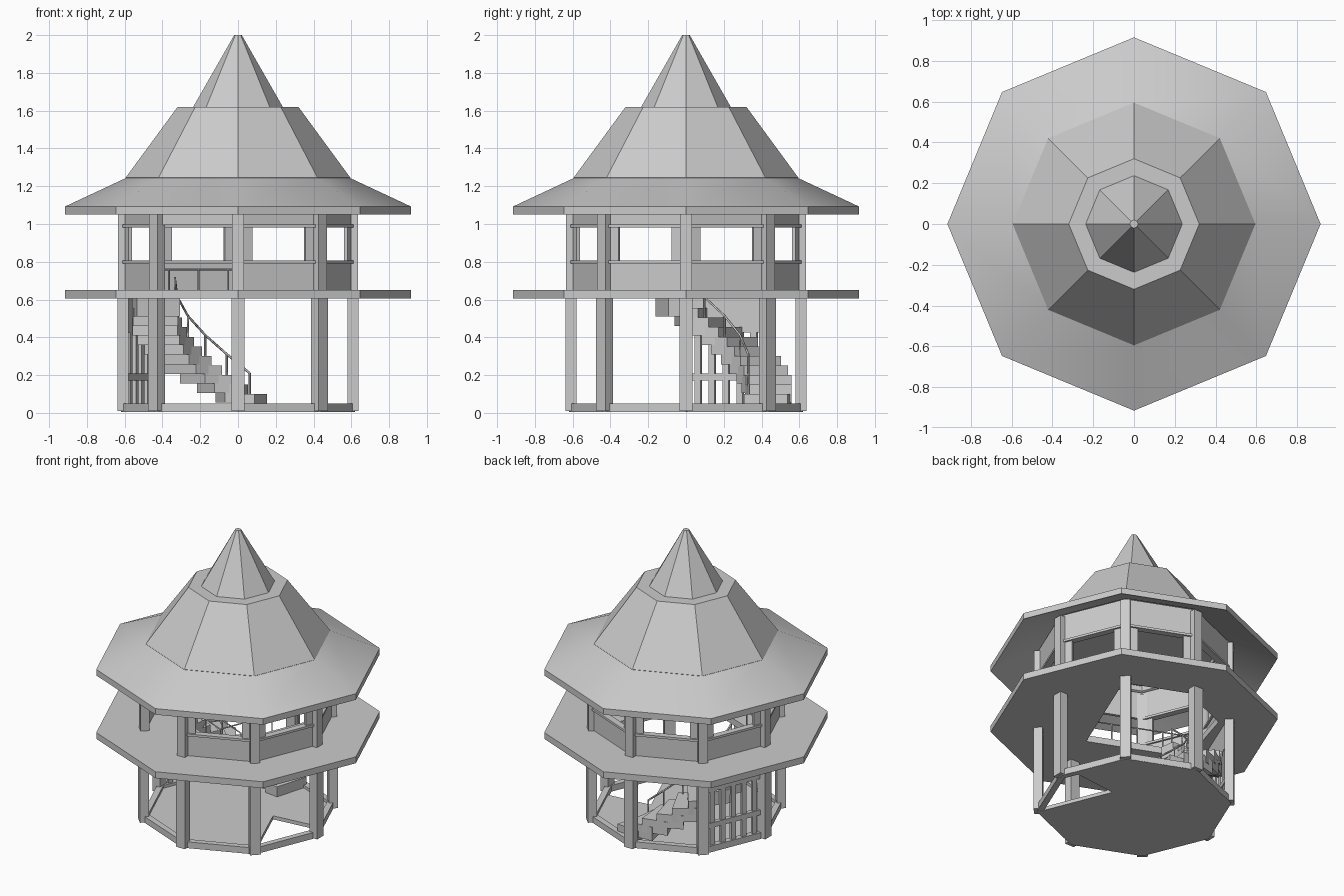
import bpy, bmesh
from math import cos, sin, pi, radians
from mathutils import Matrix, Vector

cube = bpy.data.objects.get("Cube")
if cube:
    bpy.data.objects.remove(cube, do_unlink=True)

grey = bpy.data.materials.new("plain grey")
grey.use_nodes = True
grey.diffuse_color = (0.6, 0.6, 0.6, 1)
grey.node_tree.nodes["Principled BSDF"].inputs["Base Color"].default_value = (0.6, 0.6, 0.6, 1)


def polar(r, deg, z=0.0):
    return Vector((r * cos(radians(deg)), r * sin(radians(deg)), z))


def add(name, bm):
    bmesh.ops.recalc_face_normals(bm, faces=bm.faces)
    mesh = bpy.data.meshes.new(name)
    bm.to_mesh(mesh)
    bm.free()
    mesh.materials.append(grey)
    ob = bpy.data.objects.new(name, mesh)
    bpy.context.collection.objects.link(ob)
    return ob


def add_box(bm, centre, size, turn=0.0):
    m = (Matrix.Translation(centre) @ Matrix.Rotation(radians(turn), 4, 'Z')
         @ Matrix.Diagonal((*size, 1)))
    bmesh.ops.create_cube(bm, size=1, matrix=m)


def add_prism(bm, outline, z0, z1):
    low = [bm.verts.new((p[0], p[1], z0)) for p in outline]
    high = [bm.verts.new((p[0], p[1], z1)) for p in outline]
    bm.faces.new(low[::-1])
    bm.faces.new(high)
    n = len(low)
    for i in range(n):
        j = (i + 1) % n
        bm.faces.new((low[i], low[j], high[j], high[i]))


def octagon(r):
    return [polar(r, 45 * i) for i in range(8)]


def octagonal_loft(name, profile, closed=False):
    """Join eight-sided rings of (radius, height) into one body."""
    bm = bmesh.new()
    rings = [[bm.verts.new((p.x, p.y, z)) for p in octagon(r)] for r, z in profile]
    pairs = list(zip(rings, rings[1:]))
    if closed:
        pairs.append((rings[-1], rings[0]))
    else:
        bm.faces.new(rings[0][::-1])
        bm.faces.new(rings[-1])
    for a, b in pairs:
        for i in range(8):
            j = (i + 1) % 8
            bm.faces.new((a[i], a[j], b[j], b[i]))
    return add(name, bm)


def slab_with_hole(name, r, z0, z1, hole):
    bm = bmesh.new()
    add_prism(bm, octagon(r), z0, z1)
    slab = add(name, bm)
    bm = bmesh.new()
    add_prism(bm, hole, z0 - 0.1, z1 + 0.1)
    cutter = add(name + "_cutter", bm)
    cutter.hide_render = True
    mod = slab.modifiers.new("opening", 'BOOLEAN')
    mod.operation, mod.object, mod.solver = 'DIFFERENCE', cutter, 'EXACT'
    bpy.context.view_layer.objects.active = slab
    bpy.ops.object.modifier_apply(modifier=mod.name)
    bpy.data.objects.remove(cutter, do_unlink=True)
    return slab


def tube(name, paths, thick):
    curve = bpy.data.curves.new(name, 'CURVE')
    curve.dimensions = '3D'
    curve.bevel_depth = thick
    curve.bevel_resolution = 0
    for path in paths:
        sp = curve.splines.new('POLY')
        sp.points.add(len(path) - 1)
        for pt, co in zip(sp.points, path):
            pt.co = (*co, 1)
    curve.materials.append(grey)
    ob = bpy.data.objects.new(name, curve)
    bpy.context.collection.objects.link(ob)


# Roof: thin sloping skirt, steep middle and spire
skirt = octagonal_loft("roof_skirt", [(0.915, 1.05), (0.915, 1.093), (0.59, 1.245), (0.59, 1.2)], True)
octagonal_loft("main_roof", [(0.59, 1.235), (0.595, 1.245), (0.32, 1.62)])
octagonal_loft("spire", [(0.237, 1.615), (0.237, 1.62), (0.02, 2.0)])
bpy.ops.object.select_all(action='DESELECT')
skirt.select_set(True)
bpy.context.view_layer.objects.active = skirt
bpy.ops.object.shade_smooth_by_angle(angle=radians(35))

# Floors, both opened for the stairwell
slab_with_hole("ground_floor", 0.62, 0.005, 0.03,
               [(0.23, 0.06), (0.43, -0.43), (0.62, 0.0), (0.6, 0.1)])
u, v = polar(1, 67.5), polar(1, 157.5)
corner = u * -0.28 + v * -0.23
end_v, end_u = u * -0.28 + v * 0.45, u * 0.5 + v * -0.23
slab_with_hole("upper_deck", 0.915, 0.605, 0.65,
               [corner, end_u, polar(0.54, 90), polar(0.54, 135), end_v])

# Posts on both storeys
bm = bmesh.new()
for i in range(8):
    a = 45 * i
    add_box(bm, polar(0.61, a, 0.31), (0.058, 0.07, 0.6), a)
    add_box(bm, polar(0.605, a, 0.905), (0.058, 0.062, 0.53), a)
add("posts", bm)

# Edge beams, window walls and rails; one bay stays open as the entrance
SIDE = 2 * 0.6 * sin(pi / 8)
APO = 0.6 * cos(pi / 8)
beams, walls, rails = bmesh.new(), bmesh.new(), bmesh.new()
for i in range(8):
    a = 45 * i + 22.5
    add_box(beams, polar(APO, a, 0.028), (0.04, SIDE, 0.044), a)
    add_box(walls, polar(APO, a, 1.09), (0.02, SIDE, 0.19), a)
    t = polar(1, a + 90)
    if i == 5:
        continue
    add_box(walls, polar(APO, a, 0.725), (0.02, SIDE, 0.15), a)
    for s in (-1, 1):
        add_box(walls, polar(APO, a, 0.9) + t * s * 0.187, (0.02, 0.07, 0.2), a)
    for z in (0.8, 0.99):
        add_box(rails, polar(APO, a, z), (0.045, SIDE, 0.016), a)
add("ground_beams", beams)
add("window_walls", walls)
add("window_rails", rails)

# Slatted screen beside the stairs
bm = bmesh.new()
a = 157.5
add_box(bm, polar(APO, a, 0.515), (0.025, SIDE, 0.18), a)
add_box(bm, polar(APO, a, 0.19), (0.03, SIDE, 0.035), a)
for k in range(-2, 3):
    add_box(bm, polar(APO, a, 0.24) + polar(1, a + 90) * k * 0.08, (0.02, 0.035, 0.4), a)
add("slatted_screen", bm)

# Winding stairs round the back
STEPS, TURN = 11, 10.5
bm = bmesh.new()
for i in range(STEPS):
    a0 = 74 + TURN * i
    a1 = a0 + TURN * 1.7
    outline = [polar(0.32, a0), polar(0.56, a0), polar(0.56, a1), polar(0.32, a1)]
    add_prism(bm, outline, max(0.03, 0.005 + 0.0505 * i), 0.1 + 0.0505 * i)
add("stairs", bm)

# Handrails of the stairs and of the stairwell
feet = [polar(0.335, 74 + TURN * (i + 0.5), 0.1 + 0.0505 * i) for i in range(0, STEPS, 2)]
up = Vector((0, 0, 0.11))
tube("stair_handrail", [[f + up for f in feet]] + [[f, f + up] for f in feet], 0.006)
edge = [end_v.lerp(corner, k / 4) for k in range(5)] + [corner.lerp(end_u, k / 4) for k in range(1, 5)]
low = [Vector((p.x, p.y, 0.65)) for p in edge]
tube("stairwell_handrail", [[p + up for p in low]] + [[p, p + up] for p in low], 0.005)
